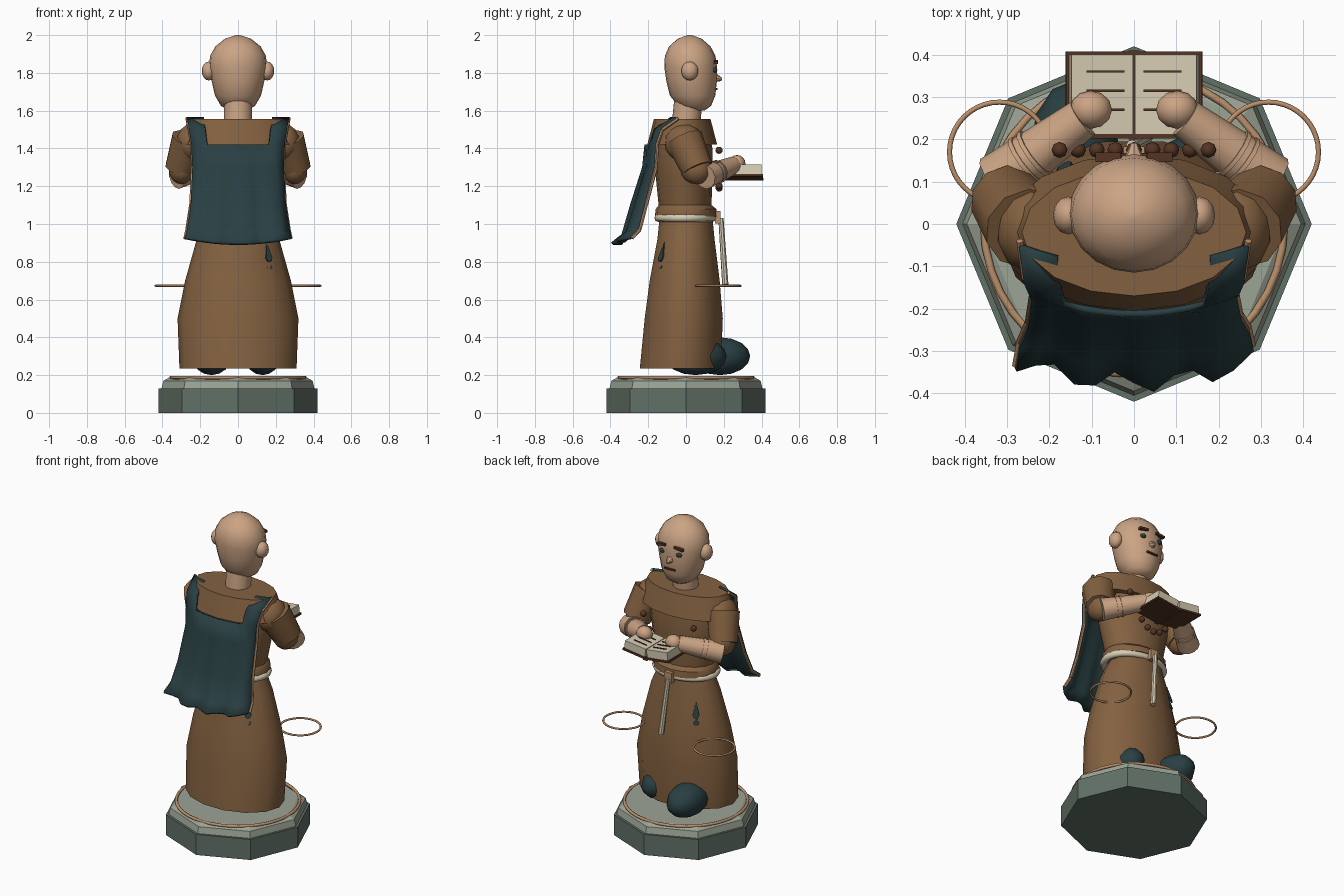
import bpy, bmesh
from math import sin, cos, pi, radians
from mathutils import Vector, Matrix

old = bpy.data.objects.get("Cube")
if old:
    bpy.data.objects.remove(old, do_unlink=True)


def material(name, *rgb):
    m = bpy.data.materials.new(name)
    m.use_nodes = True
    m.diffuse_color = (*rgb, 1)
    m.node_tree.nodes["Principled BSDF"].inputs["Base Color"].default_value = (*rgb, 1)
    return m


BROWN = material("robe brown", .23, .12, .052)
SKIN = material("skin", .60, .37, .23)
TEAL = material("dark teal", .022, .05, .055)
CREAM = material("cream", .68, .61, .45)
STONE = material("green stone", .12, .165, .135)
PALE = material("pale stone", .33, .37, .30)
COPPER = material("copper", .50, .28, .15)
DARK = material("dark brown", .09, .035, .017)


def finish(name, bm, mat, angle=40):
    bmesh.ops.recalc_face_normals(bm, faces=bm.faces)
    me = bpy.data.meshes.new(name)
    bm.to_mesh(me)
    bm.free()
    me.materials.append(mat)
    if angle:
        me.shade_smooth()
        me.set_sharp_from_angle(angle=radians(angle))
    ob = bpy.data.objects.new(name, me)
    bpy.context.collection.objects.link(ob)
    return ob


def loft(name, rings, n, mat, angle=40):
    """Skin elliptical rings given as (z, rx, ry, centre y)."""
    bm = bmesh.new()
    loops = [[bm.verts.new((rx * cos(2 * pi * i / n), cy + ry * sin(2 * pi * i / n), z))
              for i in range(n)] for z, rx, ry, cy in rings]
    for a, b in zip(loops, loops[1:]):
        for i in range(n):
            j = (i + 1) % n
            bm.faces.new((a[i], a[j], b[j], b[i]))
    bm.faces.new(loops[0])
    bm.faces.new(loops[-1])
    return finish(name, bm, mat, angle)


def ball(name, c, r, mat, u=16, v=10):
    bm = bmesh.new()
    bmesh.ops.create_uvsphere(bm, u_segments=u, v_segments=v, radius=1,
                              matrix=Matrix.Translation(c) @ Matrix.Diagonal((*r, 1)))
    return finish(name, bm, mat, 60)


def tube(name, p, q, r1, r2, mat, n=12):
    p, q = Vector(p), Vector(q)
    d = q - p
    m = Matrix.Translation((p + q) / 2) @ d.to_track_quat('Z', 'Y').to_matrix().to_4x4()
    bm = bmesh.new()
    bmesh.ops.create_cone(bm, cap_ends=True, segments=n, radius1=r1, radius2=r2,
                          depth=d.length, matrix=m)
    return finish(name, bm, mat)


def box(name, c, size, mat, turn=Matrix()):
    bm = bmesh.new()
    bmesh.ops.create_cube(bm, size=1, matrix=turn @ Matrix.Translation(c)
                          @ Matrix.Diagonal((*size, 1)))
    return finish(name, bm, mat, 0)


def hoop(name, c, rx, ry, r, mat, n=40):
    bm = bmesh.new()
    m = 8
    grid = [[bm.verts.new((c[0] + (rx + r * cos(b)) * cos(a), c[1] + (ry + r * cos(b)) * sin(a),
                           c[2] + r * sin(b))) for b in [2 * pi * k / m for k in range(m)]]
            for a in [2 * pi * i / n for i in range(n)]]
    for i in range(n):
        for k in range(m):
            g, h, l = grid[i], grid[(i + 1) % n], (k + 1) % m
            bm.faces.new((g[k], h[k], h[l], g[l]))
    return finish(name, bm, mat, 60)


# Plinth
loft("plinth", [(0, .42, .42, 0), (.13, .42, .42, 0)], 8, STONE, 0)
loft("plinth_top", [(.13, .405, .405, 0), (.17, .395, .395, 0), (.19, .36, .36, 0)], 8, PALE, 0)
hoop("plinth_ring", (0, 0, .187), .355, .355, .009, COPPER)

# Shoes, one stepping ahead
ball("left_shoe", (.13, .05, .3), (.095, .165, .1), TEAL, 12, 8)
ball("right_shoe", (-.14, .18, .3), (.105, .16, .1), TEAL, 12, 8)

# Robe
loft("skirt", [(.235, .31, .22, -.03), (.5, .32, .212, -.012), (.7, .28, .19, -.007),
               (.92, .218, .155, 0), (1.02, .17, .145, 0)], 14, BROWN)
loft("torso", [(1.04, .2, .165, 0), (1.08, .2, .16, 0), (1.1, .185, .14, -.005),
               (1.25, .22, .15, -.01), (1.4, .25, .155, -.015), (1.5, .24, .14, -.02)], 16, BROWN)
loft("cowl", [(1.42, .31, .185, -.02), (1.555, .265, .15, -.02)], 16, BROWN)

# Belt with knot and hanging end
hoop("belt", (0, -.004, 1.032), .19, .143, .021, CREAM)
box("belt_knot", (0, .168, 1.035), (.05, .03, .065), COPPER)
tube("belt_end", (-.005, .185, 1.03), (.03, .208, .68), .014, .017, CREAM, 8)

# Floating hoops and arms
for s, side in ((1, "left"), (-1, "right")):
    hoop(side + "_hoop", (s * .318, .17, .673), .118, .118, .006, COPPER)
    ball(side + "_shoulder", (s * .245, -.01, 1.43), (.085, .105, .1), BROWN, 10, 8)
    tube(side + "_sleeve", (s * .255, -.01, 1.45), (s * .305, .06, 1.29), .1, .085, BROWN, 10)
    ball(side + "_elbow", (s * .3, .055, 1.29), (.07, .085, .08), BROWN, 10, 8)
    elbow, wrist = Vector((s * .325, .1, 1.25)), Vector((s * .12, .25, 1.31))
    tube(side + "_forearm", elbow, wrist, .066, .048, SKIN)
    for t in (.32, .42):
        tube(side + "_cuff", elbow.lerp(wrist, t), elbow.lerp(wrist, t + .04), .064, .063, SKIN)
    ball(side + "_hand", (s * .102, .27, 1.32), (.05, .045, .045), SKIN, 12, 8)

# Bead string across the chest
for k in range(-4, 5):
    x = k * .044
    ball("bead", (x, .175, 1.19 + .2 * (k / 4) ** 2), (.019,) * 3, DARK, 8, 6)

# Head
tube("neck", (0, 0, 1.53), (0, .015, 1.68), .075, .075, SKIN, 16)
loft("head", [(1.602, .05, .05, .05), (1.625, .09, .088, .045), (1.68, .122, .12, .035),
              (1.75, .138, .133, .03), (1.83, .154, .14, .025), (1.89, .148, .134, .022),
              (1.94, .12, .11, .02), (1.98, .07, .065, .02), (2, .012, .012, .02)], 20, SKIN, 80)
tube("nose", (0, .15, 1.775), (0, .19, 1.765), .026, .008, SKIN, 8)
box("mouth", (0, .163, 1.715), (.075, .01, .01), DARK)
for s, side in ((1, "left"), (-1, "right")):
    ball(side + "_ear", (s * .155, .02, 1.81), (.037, .045, .05), SKIN, 12, 8)
    ball(side + "_eye", (s * .058, .152, 1.815), (.02, .014, .014), TEAL, 10, 6)
    tilt = Matrix.Translation((s * .06, .158, 1.857)) @ Matrix.Rotation(s * .12, 4, 'Y')
    box(side + "_brow", (0, 0, 0), (.06, .022, .014), DARK, tilt)

# Open book, its halves raised at the outer edges
box("book_spine", (0, .305, 1.237), (.026, .21, .014), DARK)
for s, side in ((1, "left"), (-1, "right")):
    turn = Matrix.Translation((0, 0, 1.24)) @ Matrix.Rotation(-s * .12, 4, 'Y')
    box(side + "_cover", (s * .083, .305, 0), (.158, .205, .012), DARK, turn)
    box(side + "_pages", (s * .082, .306, .031), (.146, .19, .05), CREAM, turn)
    for y in (.36, .315, .27):
        box(side + "_text_line", (s * .075, y, .058), (.09, .005, .006), DARK, turn)

# Cape: pleated sheet with two shoulder straps
rows = [(1.56, -.1, .27, 0), (1.5, -.185, .258, 0), (1.42, -.212, .245, 0), (1.3, -.222, .24, .004),
        (1.1, -.28, .25, .01), (.97, -.32, .27, .017), (.925, -.37, .28, .024)]
N = 12


def cape_point(row, i):
    z, y, w, pleat = row
    u = 2 * i / N - 1
    drop = .03 * (1 - u * u) if z < 1 else 0
    return Vector((u * w, y + .05 * u * u - pleat * cos(1.5 * pi * (u + 1) * 7 / 3), z - drop))


bm = bmesh.new()
grid = [[bm.verts.new(cape_point(r, i)) for i in range(N + 1)] for r in rows]
for j in range(len(rows) - 1):
    for i in range(N):
        if j >= 2 or i < 2 or i >= N - 2:
            bm.faces.new((grid[j][i], grid[j][i + 1], grid[j + 1][i + 1], grid[j + 1][i]))
bmesh.ops.delete(bm, geom=[v for v in bm.verts if not v.link_faces], context='VERTS')
cape = finish("cape", bm, TEAL, 50)
thick = cape.modifiers.new("thickness", 'SOLIDIFY')
thick.thickness, thick.offset = .016, 0

# Copper edging down both sides of the cape
for i, side in ((0, "right"), (N, "left")):
    edge = [cape_point(r, i) + Vector((0, .01, 0)) for r in rows]
    for a, b in zip(edge, edge[1:]):
        tube(side + "_cape_trim", a, b, .009, .009, COPPER, 6)

# Teardrop patches on opposite corners of the skirt
for s in (1, -1):
    out = Vector((s * .55, -s * .83, .3)).normalized()
    across = out.cross(Vector((0, 0, 1))).normalized()
    up = across.cross(out)
    for z, d, h, w in ((.85, 0, .1, .02), (.78, .006, .045, .018)):
        c = Vector((s * (.156 + d), -s * (.122 + d), z))
        outline = [(0, .55), (.7, -.1), (1, -.3), (.6, -.5), (-.6, -.5), (-1, -.3), (-.7, -.1)]
        bm = bmesh.new()
        face = bm.faces.new([bm.verts.new(c + across * w * a + up * h * b) for a, b in outline])
        solid = bmesh.ops.extrude_face_region(bm, geom=[face])["geom"]
        bmesh.ops.translate(bm, vec=out * .009,
                            verts=[v for v in solid if isinstance(v, bmesh.types.BMVert)])
        finish("robe_patch", bm, TEAL, 0)
